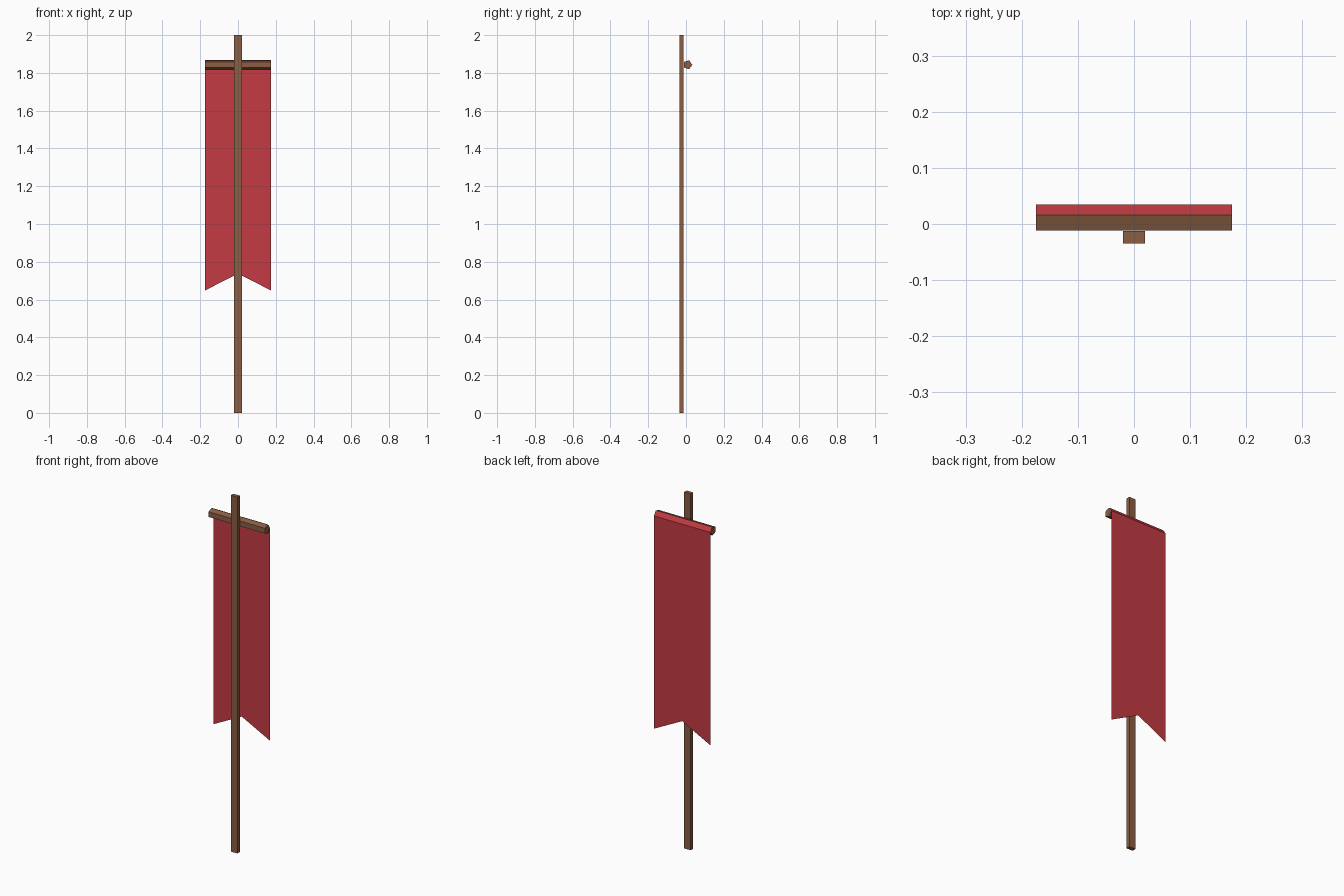
import bpy, bmesh, math

if "Cube" in bpy.data.objects:
    bpy.data.objects.remove(bpy.data.objects["Cube"])


def material(name, rgb):
    m = bpy.data.materials.new(name)
    m.diffuse_color = (*rgb, 1)
    m.use_nodes = True
    m.node_tree.nodes["Principled BSDF"].inputs["Base Color"].default_value = m.diffuse_color
    return m


wood = material("brown wood", (0.258, 0.112, 0.056))
red = material("red cloth", (0.55, 0.043, 0.056))

HALF = 0.175               # half width of bar and cloth
BAR_Y, BAR_Z, BAR_R = 0.0085, 1.843, 0.025


def add_object(name, verts, faces, mat):
    mesh = bpy.data.meshes.new(name)
    mesh.from_pydata(verts, [], faces)
    bm = bmesh.new()
    bm.from_mesh(mesh)
    bmesh.ops.recalc_face_normals(bm, faces=bm.faces)
    bm.to_mesh(mesh)
    bm.free()
    mesh.materials.append(mat)
    ob = bpy.data.objects.new(name, mesh)
    bpy.context.collection.objects.link(ob)
    return ob


# Upright square pole standing in front of the bar
bpy.ops.mesh.primitive_cube_add(size=1, location=(0, -0.0235, 1))
pole = bpy.context.object
pole.name = "pole"
pole.scale = (0.04, 0.022, 2)
pole.data.materials.append(wood)

# Five-sided crossbar, flat side against the pole
ring = [(BAR_Y + BAR_R * math.cos(i * math.tau / 5),
         BAR_Z + BAR_R * math.sin(i * math.tau / 5)) for i in range(5)]
verts = [(x, y, z) for x in (-HALF, HALF) for y, z in ring]
faces = [(i, (i + 1) % 5, (i + 1) % 5 + 5, i + 5) for i in range(5)]
faces += [tuple(range(5)), tuple(range(5, 10))]
add_object("crossbar", verts, faces, wood)

# Thin cloth draped over the upper back facet, hanging to a swallowtail hem
profile = [(ring[1][0] + 0.001, ring[1][1] + 0.001, ring[1][1] + 0.001),
           (0.0345, BAR_Z, BAR_Z),
           (0.0335, 0.648, 0.737)]   # y, z at the sides, z in the middle
verts = [(x, y, zm if x == 0 else zs)
         for y, zs, zm in profile for x in (-HALF, 0, HALF)]
faces = [(r * 3 + c, r * 3 + c + 1, r * 3 + c + 4, r * 3 + c + 3)
         for r in range(2) for c in range(2)]
cloth = add_object("banner_cloth", verts, faces, red)
# face the cloth outward (+y)
if cloth.data.polygons[2].normal.y < 0:
    cloth.data.flip_normals()
